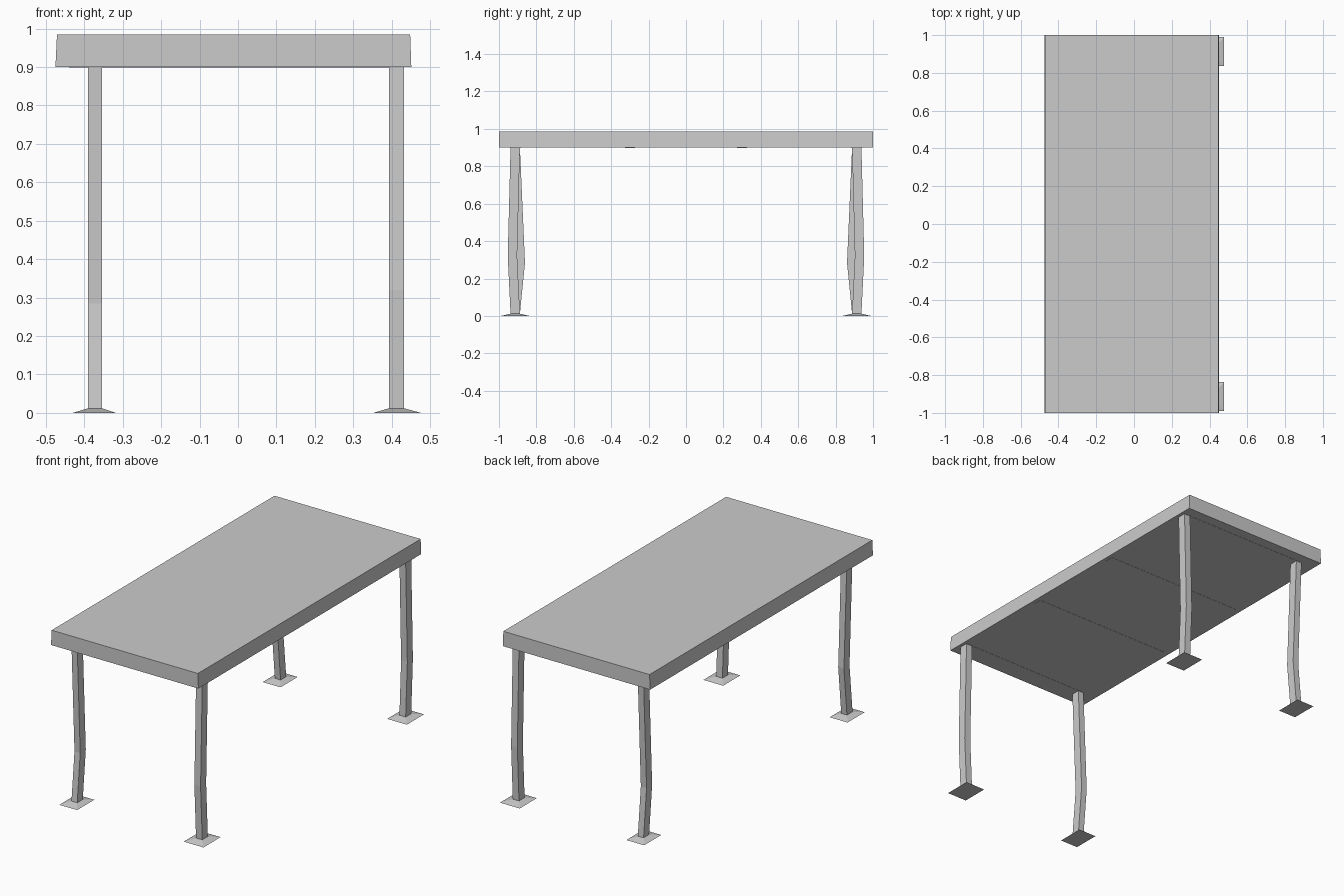
import bpy, bmesh

if "Cube" in bpy.data.objects:
    bpy.data.objects.remove(bpy.data.objects["Cube"])


def loft(name, rings):
    """Closed solid through rectangular rings (x0, x1, y0, y1, z), bottom to top."""
    bm = bmesh.new()
    loops = [[bm.verts.new(p) for p in ((x0, y0, z), (x1, y0, z), (x1, y1, z), (x0, y1, z))]
             for x0, x1, y0, y1, z in rings]
    for a, b in zip(loops, loops[1:]):
        for i in range(4):
            j = (i + 1) % 4
            bm.faces.new((a[i], a[j], b[j], b[i]))
    bm.faces.new(loops[0][::-1])
    bm.faces.new(loops[-1])
    bmesh.ops.recalc_face_normals(bm, faces=bm.faces)
    mesh = bpy.data.meshes.new(name)
    bm.to_mesh(mesh)
    bm.free()
    ob = bpy.data.objects.new(name, mesh)
    bpy.context.collection.objects.link(ob)
    return ob


def mirror_y(ob):
    m = ob.modifiers.new("Mirror", 'MIRROR')
    m.use_axis = (False, True, False)


BOTTOM = 0.90

# Table top, sides leaning slightly inward
loft("table_top", [(-0.475, 0.451, -1, 1, BOTTOM), (-0.471, 0.448, -1, 1, 0.985)])

# Crooked legs on flared feet: left pair bends inward, right pair outward
Y0, Y1, FOOT_Z = -0.938, -0.888, 0.012
for side, x0, x1, f0, f1, bend_z, bend in (
        ("left", -0.390, -0.354, -0.430, -0.318, 0.285, 0.027),
        ("right", 0.393, 0.432, 0.352, 0.476, 0.32, -0.015)):
    mirror_y(loft(side + "_leg", [(x0, x1, Y0, Y1, FOOT_Z),
                                  (x0, x1, Y0 + bend, Y1 + bend, bend_z),
                                  (x0, x1, Y0, Y1, BOTTOM)]))
    mirror_y(loft(side + "_foot", [(f0, f1, -0.99, -0.836, 0), (x0, x1, Y0, Y1, FOOT_Z)]))

# Flat crossbars set flush into the underside
for name, x0, x1, y in (("end_crossbar", -0.39, 0.43, -0.913),
                        ("middle_crossbar", -0.44, 0.43, -0.30)):
    mirror_y(loft(name, [(x0, x1, y - 0.027, y + 0.027, BOTTOM - 0.001),
                         (x0, x1, y - 0.027, y + 0.027, BOTTOM + 0.004)]))
